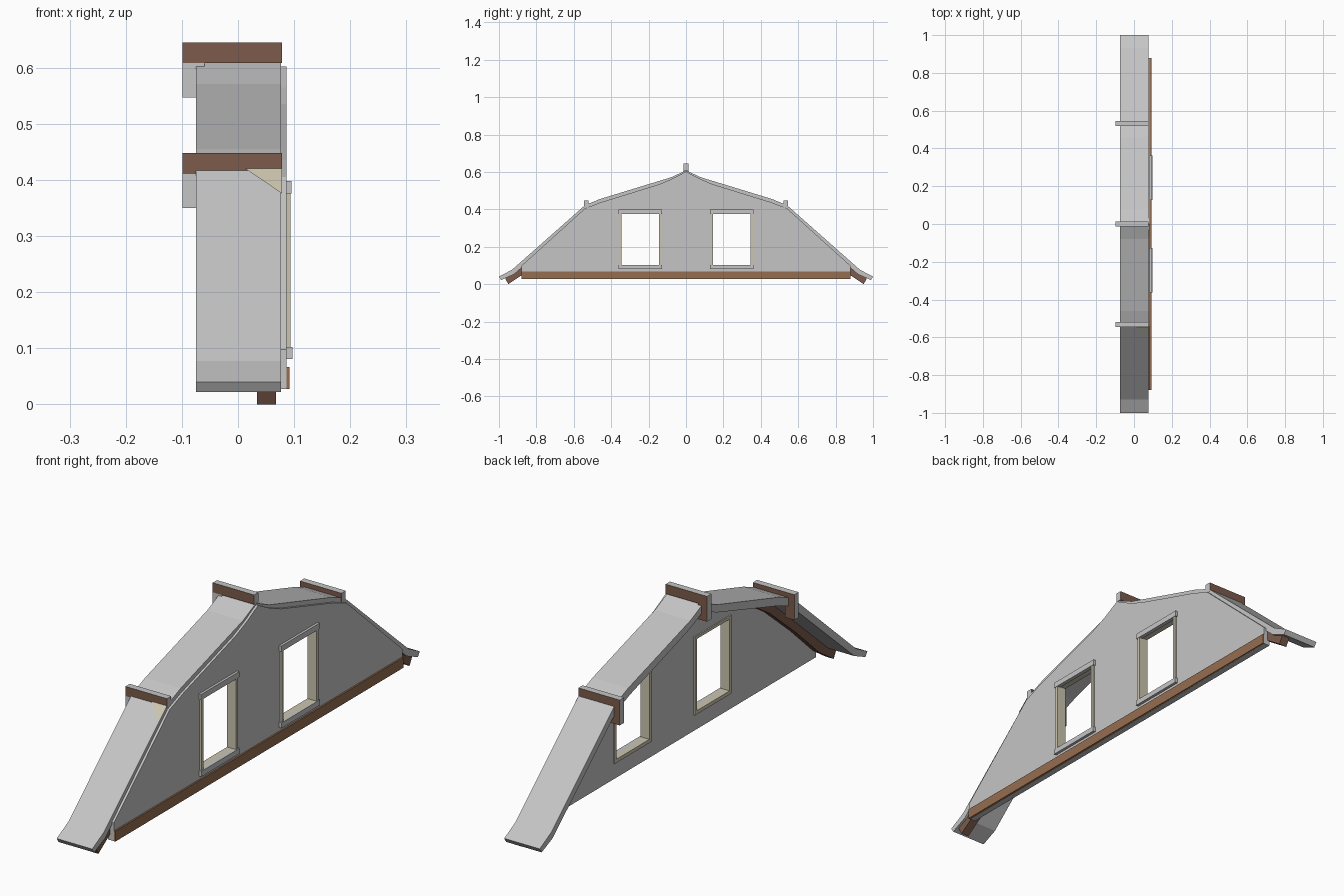
import bpy, bmesh
from mathutils import Matrix

if "Cube" in bpy.data.objects:
    bpy.data.objects.remove(bpy.data.objects["Cube"])


def mat(name, r, g, b):
    m = bpy.data.materials.new(name)
    m.diffuse_color = (r, g, b, 1)
    m.use_nodes = True
    m.node_tree.nodes["Principled BSDF"].inputs["Base Color"].default_value = m.diffuse_color
    return m


GREY = mat("light grey", 0.56, 0.56, 0.56)
DARK = mat("dark brown", 0.20, 0.105, 0.07)
BROWN = mat("timber brown", 0.30, 0.155, 0.08)
BEIGE = mat("beige", 0.60, 0.56, 0.43)

# local (x, y, z) -> world (y, z, x)
SIDE = Matrix(((0, 0, 1, 0), (1, 0, 0, 0), (0, 1, 0, 0), (0, 0, 0, 1)))


def prism(name, loops, x0, x1, material):
    """Extrude (y, z) outlines along x; later loops cut holes."""
    cu = bpy.data.curves.new(name, 'CURVE')
    cu.dimensions = '2D'
    cu.fill_mode = 'BOTH'
    cu.extrude = (x1 - x0) / 2
    for pts in loops:
        s = cu.splines.new('POLY')
        s.points.add(len(pts) - 1)
        for p, (y, z) in zip(s.points, pts):
            p.co = (y, z, 0, 1)
        s.use_cyclic_u = True
    tmp = bpy.data.objects.new(name + "_outline", cu)
    bpy.context.collection.objects.link(tmp)
    dg = bpy.context.evaluated_depsgraph_get()
    me = bpy.data.meshes.new_from_object(tmp.evaluated_get(dg))
    bpy.data.objects.remove(tmp)
    me.transform(Matrix.Translation(((x0 + x1) / 2, 0, 0)) @ SIDE)
    bm = bmesh.new()
    bm.from_mesh(me)
    bmesh.ops.remove_doubles(bm, verts=bm.verts, dist=1e-5)
    bmesh.ops.recalc_face_normals(bm, faces=bm.faces)
    for f in bm.faces:
        f.smooth = False
        f.material_index = 0
    bm.to_mesh(me)
    bm.free()
    me.materials.clear()
    me.materials.append(material)
    ob = bpy.data.objects.new(name, me)
    bpy.context.collection.objects.link(ob)
    return ob


def rect(y0, y1, z0, z1):
    return [(y0, z0), (y1, z0), (y1, z1), (y0, z1)]


def box(name, x0, x1, y0, y1, z0, z1, material):
    return prism(name, [rect(y0, y1, z0, z1)], x0, x1, material)


def mirror(half):
    """Half outline from eave to ridge, continued down the other side."""
    return half + [(-y, z) for y, z in reversed(half) if y > 0]


# roof: bent slab with flared eaves
top = mirror([(1, 0.040), (0.93, 0.077), (0.54, 0.422), (0.46, 0.455), (0.08, 0.571), (0, 0.608)])
under = mirror([(0.988, 0.022), (0.92, 0.052), (0.53, 0.394), (0.45, 0.425), (0.08, 0.541), (0, 0.577)])
prism("roof", [top + under[::-1]], -0.075, 0.077, GREY)

# gable wall with two window holes
gable = mirror([(0.88, 0.027), (0.88, 0.098), (0.54, 0.405), (0.46, 0.436), (0.14, 0.535), (0.07, 0.565), (0, 0.602)])
holes = [rect(c - 0.11, c + 0.11, 0.09, 0.39) for c in (-0.245, 0.245)]
prism("gable_wall", [gable] + holes, 0.06, 0.086, GREY)

# base board
box("base_board", 0.082, 0.092, -0.88, 0.88, 0.027, 0.067, BROWN)

# window frames with lintel and sill
for side, c in (("left", -0.245), ("right", 0.245)):
    prism(side + "_window_frame",
          [rect(c - 0.112, c + 0.112, 0.088, 0.39), rect(c - 0.1, c + 0.1, 0.102, 0.379)],
          0.055, 0.094, BEIGE)
    box(side + "_window_lintel", 0.08, 0.0955, c - 0.117, c + 0.117, 0.376, 0.398, GREY)
    box(side + "_window_sill", 0.08, 0.097, c - 0.117, c + 0.117, 0.081, 0.102, GREY)

# curved rafters under the lower roof slopes
rafter = [(0.967, 0.031), (0.92, 0.055), (0.53, 0.396), (0.49, 0.411), (0.49, 0.37),
          (0.56, 0.325), (0.72, 0.19), (0.86, 0.06), (0.95, 0.0)]
for name, s in (("front", -1), ("back", 1)):
    prism(name + "_rafter", [[(s * y, z) for y, z in rafter]], 0.034, 0.068, DARK)

# ridge beam and purlins: brown sides, grey top and ends, drop block at the free end
for name, c, z in (("ridge", 0, 0.645), ("front_purlin", -0.533, 0.448), ("back_purlin", 0.533, 0.448)):
    for part, x1, z0, z1 in (("beam", 0.078, z - 0.037, z), ("drop", -0.06, z - 0.098, z - 0.037)):
        ob = box(name + "_" + part, -0.099, x1, c - 0.013, c + 0.013, z0, z1, GREY)
        ob.data.materials.append(DARK)
        for p in ob.data.polygons:
            if p.normal.y > 0.5 or (p.normal.y < -0.5 and part == "beam"):
                p.material_index = 1

# small beige patch on the front slope beside the purlin
patch = bpy.data.meshes.new("roof_patch")
patch.from_pydata([(0.012, -0.545, 0.421), (0.078, -0.596, 0.376), (0.078, -0.545, 0.421)], [], [(0, 1, 2)])
patch.materials.append(BEIGE)
bpy.context.collection.objects.link(bpy.data.objects.new("roof_patch", patch))
